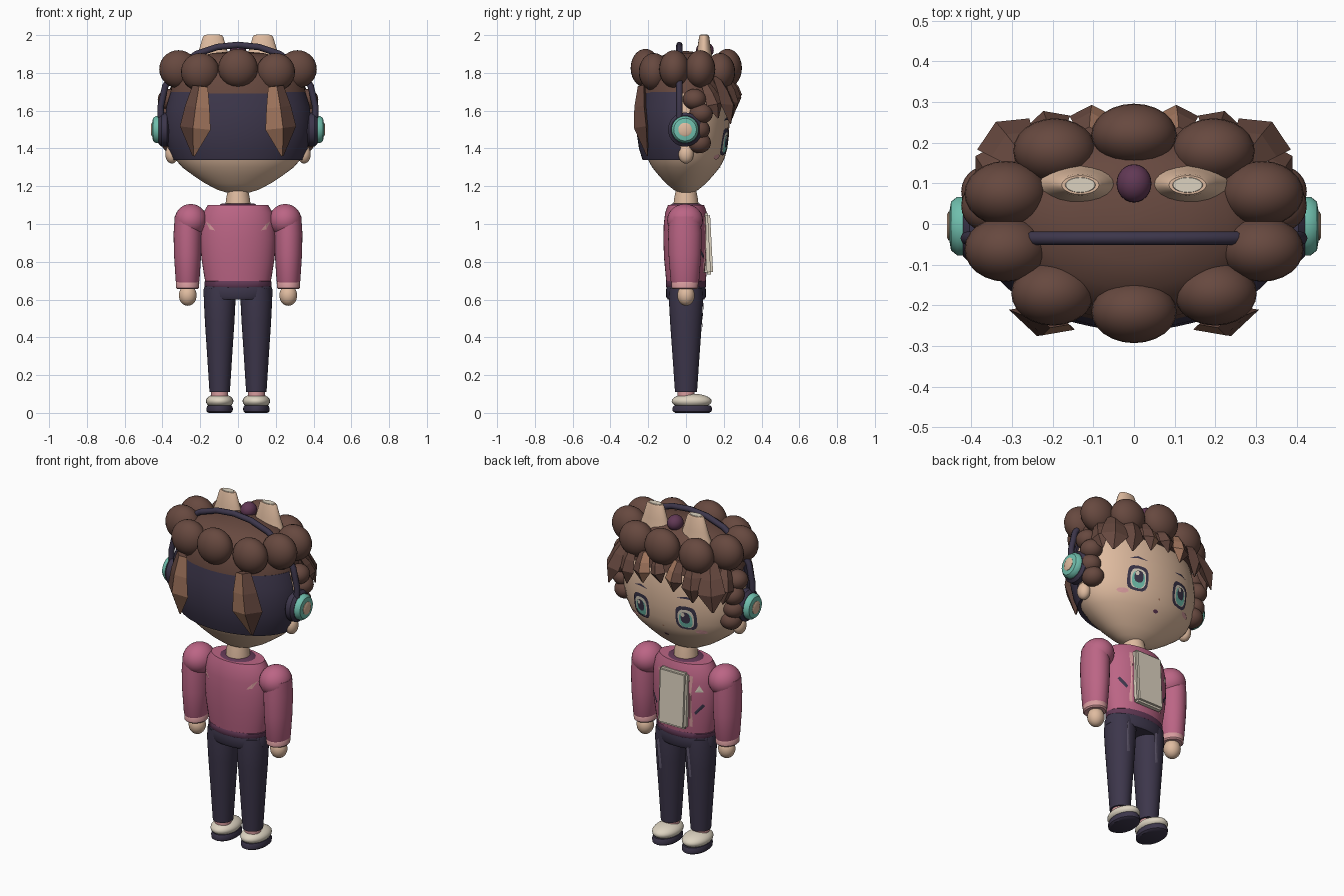
import bpy, bmesh, math
from mathutils import Vector

cube = bpy.data.objects.get("Cube")
if cube:
    bpy.data.objects.remove(cube)


def colour(name, r, g, b):
    m = bpy.data.materials.new(name)
    m.use_nodes = True
    m.diffuse_color = (r, g, b, 1)
    m.node_tree.nodes["Principled BSDF"].inputs["Base Color"].default_value = (r, g, b, 1)
    return m


SKIN = colour("skin", .74, .50, .35)
HAIR = colour("brown hair", .135, .066, .05)
TAN = colour("tan highlight", .36, .18, .11)
NAVY = colour("dark navy", .046, .037, .07)
PINK = colour("jumper pink", .50, .13, .235)
BLUSH = colour("light pink", .68, .33, .34)
CREAM = colour("cream", .72, .65, .53)
TEAL = colour("teal", .16, .52, .42)
PLUM = colour("plum", .12, .04, .09)
SHEEN = colour("denim sheen", .12, .10, .16)


def finish(name, bm, mats, smooth=True):
    mesh = bpy.data.meshes.new(name)
    bm.to_mesh(mesh)
    bm.free()
    ob = bpy.data.objects.new(name, mesh)
    bpy.context.collection.objects.link(ob)
    for m in mats:
        mesh.materials.append(m)
    if smooth:
        bpy.ops.object.select_all(action='DESELECT')
        ob.select_set(True)
        bpy.context.view_layer.objects.active = ob
        bpy.ops.object.shade_smooth_by_angle(angle=math.radians(40))
    return ob


def loft(bm, rings):
    loops = [[bm.verts.new(p) for p in ring] for ring in rings]
    n = len(loops[0])
    for a, b in zip(loops, loops[1:]):
        for i in range(n):
            bm.faces.new((a[i], a[(i + 1) % n], b[(i + 1) % n], b[i]))
    bm.faces.new(loops[0][::-1])
    bm.faces.new(loops[-1])
    bmesh.ops.recalc_face_normals(bm, faces=bm.faces)


def lathe(name, profile, mat, loc=(0, 0, 0), sx=1, sy=1, segs=32, cut=None, axis='Z'):
    """Elliptical solid from (radius, height) pairs."""
    bm = bmesh.new()
    rings = []
    for r, h in profile:
        ring = []
        for i in range(segs):
            a = 2 * math.pi * i / segs
            p = Vector((r * sx * math.cos(a), r * sy * math.sin(a), h))
            if axis == 'X':
                p = Vector((p.z, p.x, p.y))
            ring.append(p + Vector(loc))
        rings.append(ring)
    loft(bm, rings)
    if cut is not None:
        res = bmesh.ops.bisect_plane(bm, geom=bm.verts[:] + bm.edges[:] + bm.faces[:],
                                     plane_co=(0, cut, 0), plane_no=(0, 1, 0), clear_outer=True)
        edges = [e for e in res["geom_cut"] if isinstance(e, bmesh.types.BMEdge)]
        bmesh.ops.edgenet_fill(bm, edges=edges)
    return finish(name, bm, [mat])


def ball(name, loc, size, mat):
    bm = bmesh.new()
    bmesh.ops.create_uvsphere(bm, u_segments=24, v_segments=14, radius=1)
    bmesh.ops.scale(bm, vec=size, verts=bm.verts)
    bmesh.ops.translate(bm, vec=loc, verts=bm.verts)
    return finish(name, bm, [mat])


def strand(name, top, tip, width, depth, out, bulge=.02, streak=False):
    """Faceted lock of hair with a diamond section; inner facets may be tan."""
    top, tip, out = Vector(top), Vector(tip), Vector(out).normalized()
    side = (tip - top).cross(out).normalized()
    rings = []
    for t, w in ((0, .5), (.3, .8), (.6, 1), (1, .08)):
        c = top.lerp(tip, t) + out * bulge * math.sin(math.pi * t)
        rings.append([c + side * width * w, c + out * depth * w,
                      c - side * width * w, c - out * depth * w])
    bm = bmesh.new()
    loft(bm, rings)
    for f in bm.faces:
        f.material_index = int(streak and f.normal.dot(out) > .2 and f.normal.x * top.x < 0)
    return finish(name, bm, [HAIR, TAN], smooth=False)


def plate(name, points, profile, sx, sy, mat, side=1, lift=.004):
    """Thin painted patch draped on a lathed surface; points are (x, z)."""
    def drape(x, z):
        f = 0
        for (r0, z0), (r1, z1) in zip(profile, profile[1:]):
            if z0 <= z <= z1 and z1 > z0:
                f = r0 + (r1 - r0) * (z - z0) / (z1 - z0)
        return (x, side * (sy * math.sqrt(max(0, f * f - (x / sx) ** 2)) + lift), z)
    bm = bmesh.new()
    n = len(points)
    mid = bm.verts.new(drape(sum(p[0] for p in points) / n, sum(p[1] for p in points) / n))
    rim = [bm.verts.new(drape(*p)) for p in points]
    for i in range(n):
        f = bm.faces.new((mid, rim[i], rim[(i + 1) % n]))
        f.normal_update()
        if f.normal.y * side < 0:
            f.normal_flip()
    return finish(name, bm, [mat], smooth=False)


def oval(x, z, w, h, power=1.0, n=16):
    pts = []
    for i in range(n):
        c, s = math.cos(2 * math.pi * i / n), math.sin(2 * math.pi * i / n)
        pts.append((x + w * math.copysign(abs(c) ** power, c), z + h * math.copysign(abs(s) ** power, s)))
    return pts


# Head, undercut and hair cap
HEAD = [(.1, 1.16), (.28, 1.18), (.46, 1.215), (.62, 1.255), (.78, 1.3), (.885, 1.345), (.95, 1.4),
        (.99, 1.47), (1, 1.54), (.98, 1.62), (.92, 1.7), (.8, 1.78), (.55, 1.85), (.1, 1.88)]
HX, HY = .378, .23
lathe("head", HEAD, SKIN, sx=HX, sy=HY, segs=48)
lathe("undercut", [(.88, 1.34), (.95, 1.4), (.99, 1.47), (1, 1.54), (.98, 1.62), (.92, 1.7)],
      NAVY, sx=.39, sy=.262, segs=48, cut=-.03)
lathe("hair_cap", [(.93, 1.69), (.9, 1.76), (.78, 1.83), (.6, 1.88), (.35, 1.905), (.05, 1.915)],
      HAIR, sx=.385, sy=.262, segs=48)

# Crown of curls
ball("back_curl", (0, -.215, 1.825), (.105, .078, .102), HAIR)
ball("brow_curl", (0, .22, 1.825), (.105, .076, .102), HAIR)
for s in (-1, 1):
    for x, y, z in ((.2, -.17, 1.805), (.315, -.062, 1.82), (.315, .075, 1.82), (.195, .18, 1.805)):
        ball("crown_curl", (s * x, y, z), (.102, .08, .1), HAIR)
    for x, y, z in ((.365, .045, 1.66), (.365, .08, 1.585), (.36, .065, 1.5), (.345, .07, 1.43)):
        ball("side_curl", (s * x, y, z), (.06, .062, .055), HAIR)
    # Locks at the nape and fringe
    strand("nape_lock", (s * .2, -.235, 1.73), (s * .235, -.205, 1.36), .085, .042, (s * .3, -1, 0), streak=True)
    strand("temple_lock", (s * .27, .16, 1.78), (s * .34, .235, 1.53), .075, .035, (s * .6, 1, 0), streak=True)
    strand("outer_fringe", (s * .2, .21, 1.77), (s * .215, .245, 1.56), .06, .03, (s * .3, 1, 0))
    strand("middle_fringe", (s * .11, .225, 1.77), (s * .1, .26, 1.6), .055, .028, (0, 1, 0), streak=True)
    strand("cheek_lock", (s * .33, .1, 1.75), (s * .36, .17, 1.56), .05, .03, (s, .6, 0))
strand("centre_fringe", (.02, .23, 1.77), (-.02, .262, 1.63), .05, .028, (0, 1, 0))

# Headphones
path = bpy.data.curves.new("headband", 'CURVE')
path.dimensions = '3D'
path.bevel_depth = .017
path.bevel_resolution = 2
path.use_fill_caps = True
half = [(.11, 1.937), (.22, 1.9), (.32, 1.83), (.385, 1.73), (.41, 1.62), (.405, 1.5)]
arc = [(-x, z) for x, z in half[::-1]] + [(0, 1.948)] + half
spline = path.splines.new('POLY')
spline.points.add(len(arc) - 1)
for p, (x, z) in zip(spline.points, arc):
    p.co = (x, -.035, z, 1)
band = bpy.data.objects.new("headband", path)
bpy.context.collection.objects.link(band)
path.materials.append(NAVY)
for s in (-1, 1):
    for name, mat, prof in (
            ("ear_pad", NAVY, [(.07, .36), (.09, .375), (.09, .405), (.075, .42)]),
            ("ear_cup", TEAL, [(.072, .415), (.072, .435), (.06, .45), (.03, .455)]),
            ("ear_cup_button", SKIN, [(.036, .44), (.036, .456), (.028, .46)])):
        lathe(name, [(r, s * h) for r, h in prof], mat, loc=(0, -.005, 1.5), axis='X')
    ball("ear", (s * .35, 0, 1.37), (.035, .04, .05), SKIN)
    # Animal ears
    lathe("animal_ear", [(.1, 1.85), (.075, 1.92), (.054, 1.99), (.046, 2)], SKIN,
          loc=(s * .132, .096, 0), sy=.5, segs=20)
    lathe("animal_ear_inside", [(.04, 1.996), (.036, 2.002)], CREAM, loc=(s * .132, .096, 0), sy=.5, segs=20)
ball("top_bobble", (0, .1, 1.92), (.043, .047, .043), PLUM)

# Face
for s in (-1, 1):
    x = s * .145
    for i, (name, pts, mat) in enumerate((
            ("eye_rim", oval(x, 1.435, .06, .072, .6), NAVY),
            ("eye_white", oval(x, 1.432, .045, .056, .7), CREAM),
            ("iris", oval(x, 1.425, .037, .048, .8), TEAL),
            ("pupil", oval(x, 1.44, .026, .034, .8), NAVY),
            ("eye_glint", oval(x + .012, 1.458, .011, .013), CREAM))):
        plate(name, pts, HEAD, HX, HY, mat, lift=.004 + .002 * i)
    plate("eyebrow", [(s * .09, 1.55), (s * .15, 1.565), (s * .2, 1.545), (s * .15, 1.552)], HEAD, HX, HY, NAVY)
    plate("cheek_blush", oval(s * .215, 1.355, .03, .013), HEAD, HX, HY, BLUSH)
plate("nose", oval(0, 1.355, .006, .005), HEAD, HX, HY, TAN)
plate("mouth", oval(0, 1.295, .016, .008), HEAD, HX, HY, PLUM)

# Torso
BODY = [(.86, .685), (.9, .73), (.97, .82), (1, .92), (.98, 1.0), (.92, 1.06), (.8, 1.1)]
BX, BY = .2, .12
lathe("neck", [(.068, 1.07), (.064, 1.13), (.052, 1.19)], SKIN)
lathe("jumper", BODY, PINK, sx=BX, sy=BY, segs=40)
lathe("jumper_hem", [(.86, .665), (.89, .672), (.89, .695), (.86, .7)], PLUM, sx=BX, sy=BY, segs=40)
lathe("collar", [(.1, 1.085), (.1, 1.1), (.085, 1.108)], PLUM, sy=.85)
bm = bmesh.new()
bmesh.ops.create_cube(bm, size=1)
bmesh.ops.scale(bm, vec=(.18, .045, .325), verts=bm.verts)
bmesh.ops.bevel(bm, geom=bm.edges[:], offset=.012, segments=2, affect='EDGES')
panel = finish("chest_panel", bm, [CREAM])
panel.location = (0, .113, .895)
panel.rotation_euler.x = math.radians(3)
for s in (-1, 1):
    plate("zip_tape", [(s * .092, .74), (s * .108, .74), (s * .112, 1.04), (s * .092, 1.04)], BODY, BX, BY, BLUSH)
    plate("pocket_slash", [(s * .12, .83), (s * .128, .815), (s * .17, .87), (s * .16, .88)], BODY, BX, BY, NAVY)
    plate("shoulder_flash", [(s * .172, 1.015), (s * .15, 1.0), (s * .12, .965), (s * .15, .972)],
          BODY, BX, BY, BLUSH, side=-1)
plate("badge", [(-.165, .95), (-.125, .95), (-.145, .99)], BODY, BX, BY, CREAM)

# Limbs
LEG = [(.054, .11), (.066, .3), (.078, .48), (.084, .6), (.08, .66)]
lathe("hips", [(.92, .6), (1, .615), (1, .655), (.93, .69)], NAVY, sx=.182, sy=.105, segs=40)
for s in (-1, 1):
    ball("shoulder", (s * .25, -.005, 1.02), (.086, .095, .086), PINK)
    lathe("sleeve", [(.056, .68), (.063, .7), (.072, .84), (.074, .95), (.068, 1.04)],
          PINK, loc=(s * .267, -.006, 0), sy=1.2)
    lathe("cuff", [(.054, .655), (.061, .662), (.062, .69), (.056, .7)], BLUSH, loc=(s * .267, -.006, 0), sy=1.15)
    ball("hand", (s * .266, 0, .622), (.047, .046, .055), SKIN)
    lathe("trouser_leg", LEG, NAVY, loc=(s * .097, 0, 0), sy=1.08)
    sheen = plate("trouser_crease", [(-.012, .44), (.006, .43), (.016, .6), (0, .62)], LEG, 1, 1.08, SHEEN)
    sheen.location.x = s * .097 + .015
    lathe("sock", [(.045, .07), (.045, .12)], BLUSH, loc=(s * .097, 0, 0))
    ball("shoe", (s * .097, .03, .062), (.073, .106, .04), CREAM)
    lathe("shoe_sole", [(.85, 0), (.98, .008), (1, .025), (.92, .04)], NAVY, loc=(s * .097, .033, 0), sx=.07, sy=.105)
